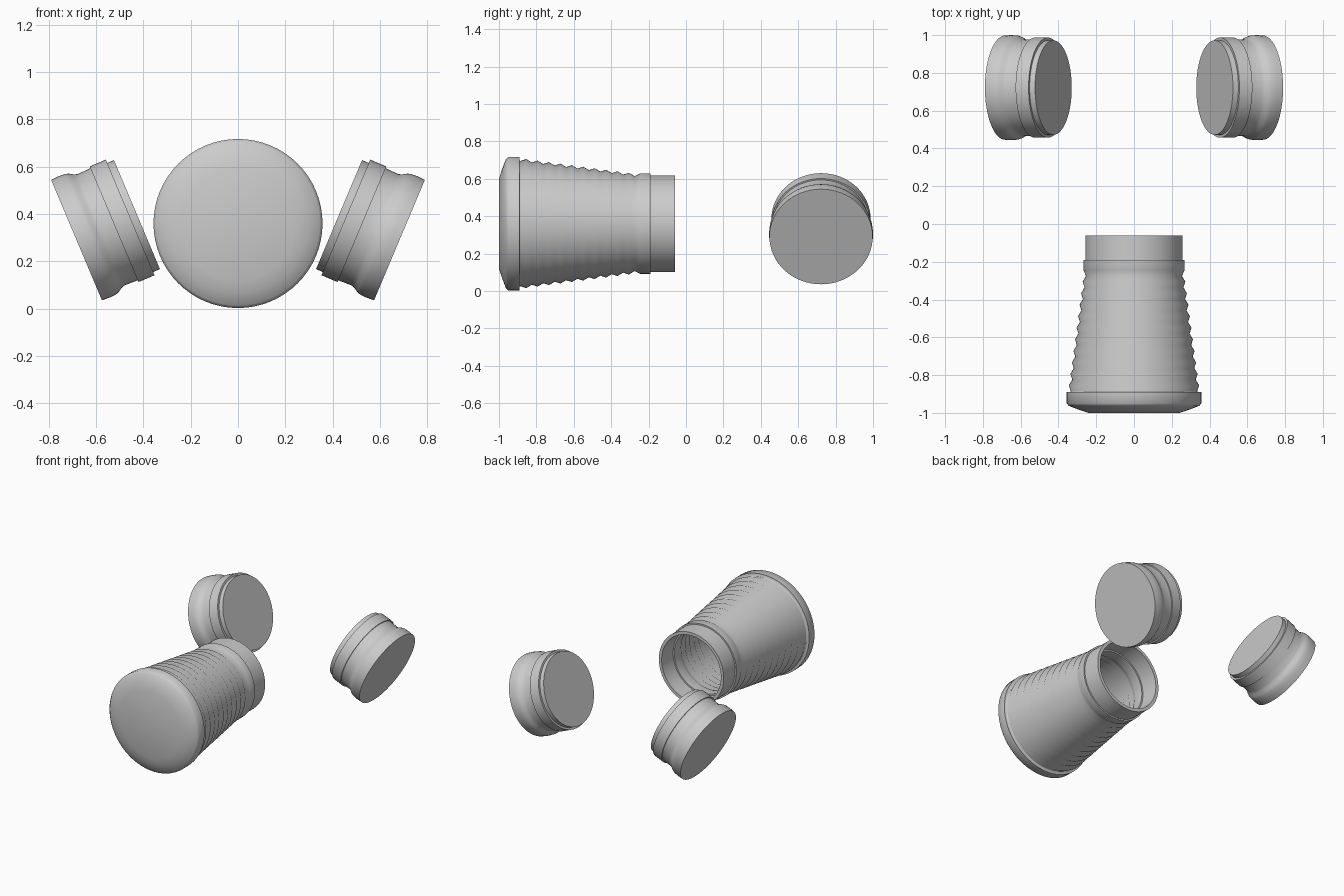
import bpy, bmesh, math
from mathutils import Vector, Matrix

cube = bpy.data.objects.get("Cube")
if cube:
    bpy.data.objects.remove(cube)

SEGMENTS = 64
grey = bpy.data.materials.new("light grey")
grey.use_nodes = True
grey.diffuse_color = (0.6, 0.6, 0.6, 1)
grey.node_tree.nodes["Principled BSDF"].inputs["Base Color"].default_value = (0.6, 0.6, 0.6, 1)


def lathe(name, profile, origin, axis, smooth_angle):
    """Revolve (distance, radius) pairs around an axis and close both ends."""
    bm = bmesh.new()
    rings = []
    for t, r in profile:
        angles = [2 * math.pi * i / SEGMENTS for i in range(SEGMENTS)]
        rings.append([bm.verts.new((r * math.cos(a), r * math.sin(a), t)) for a in angles])
    for low, high in zip(rings, rings[1:]):
        for i in range(SEGMENTS):
            j = (i + 1) % SEGMENTS
            bm.faces.new((low[i], low[j], high[j], high[i]))
    bm.faces.new(rings[0])
    bm.faces.new(rings[-1])
    bmesh.ops.recalc_face_normals(bm, faces=bm.faces)
    mesh = bpy.data.meshes.new(name)
    bm.to_mesh(mesh)
    bm.free()
    mesh.materials.append(grey)
    obj = bpy.data.objects.new(name, mesh)
    bpy.context.collection.objects.link(obj)
    turn = Vector(axis).to_track_quat("Z", "Y").to_matrix().to_4x4()
    obj.matrix_world = Matrix.Translation(origin) @ turn
    bpy.ops.object.select_all(action="DESELECT")
    obj.select_set(True)
    bpy.context.view_layer.objects.active = obj
    bpy.ops.object.shade_smooth_by_angle(angle=math.radians(smooth_angle))
    return obj


def ribs(start, end, r_start, r_end, count, depth):
    """Zigzag rings, from trough to trough, on a tapering wall."""
    points = []
    for i in range(2 * count + 1):
        f = i / (2 * count)
        r = r_start + (r_end - r_start) * f
        points.append((start + (end - start) * f, r + (depth if i % 2 else 0)))
    return points


# Hollow ribbed body: rounded front flange, tapering ribs, stepped open neck
outside = [(0, 0.24), (0.018, 0.295), (0.037, 0.345), (0.05, 0.357), (0.11, 0.357), (0.11, 0.338)]
outside += ribs(0.115, 0.725, 0.335, 0.254, 10, 0.014)
outside += [(0.755, 0.268), (0.81, 0.268), (0.81, 0.258), (0.94, 0.258)]
inside = [(0.94, 0.236), (0.81, 0.236), (0.81, 0.226), (0.745, 0.226)]
inside += ribs(0.725, 0.115, 0.232, 0.313, 10, 0.014) + [(0.03, 0.313)]
lathe("ribbed_body", outside + inside, (0, -1, 0.36), (0, 1, 0), 72)

# Two solid tilted end caps, mirrored left and right
cap = [(0, 0.276), (0.035, 0.278), (0.065, 0.276), (0.08, 0.271), (0.095, 0.261),
       (0.112, 0.255), (0.172, 0.257), (0.172, 0.265), (0.246, 0.265), (0.246, 0.25), (0.277, 0.25)]
for side, s in (("left", 1), ("right", -1)):
    lathe(side + "_end_cap", cap, (s * 0.682, 0.722, 0.29), (-s * 0.922, 0, 0.389), 45)
